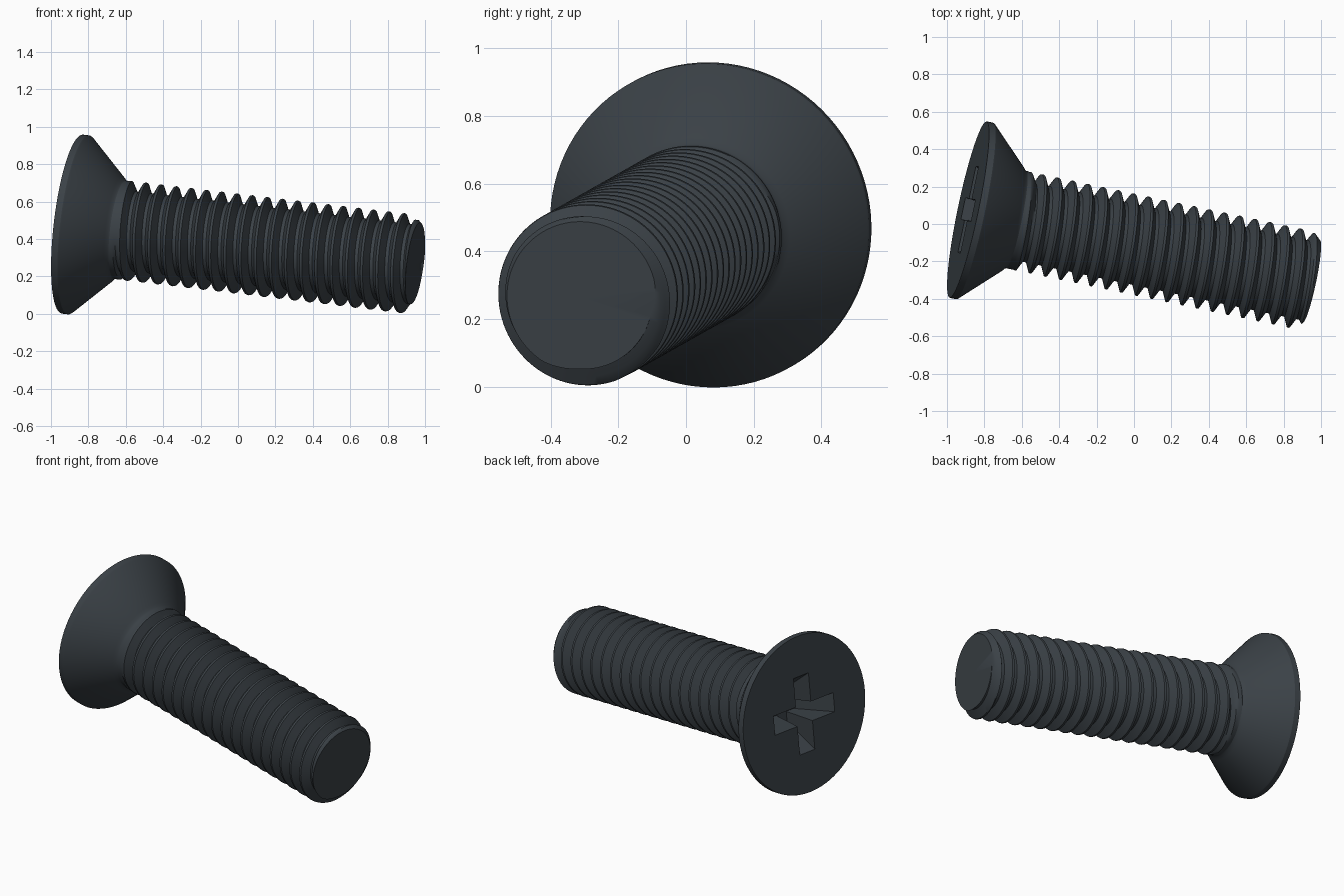
import bpy
import bmesh
import math
from mathutils import Matrix, Vector

cube = bpy.data.objects.get("Cube")
if cube:
    bpy.data.objects.remove(cube, do_unlink=True)

# One dark slate finish for the whole fastener
steel = bpy.data.materials.new("dark slate steel")
steel.use_nodes = True
colour = (0.043, 0.053, 0.062, 1)
steel.diffuse_color = colour
steel.node_tree.nodes["Principled BSDF"].inputs["Base Color"].default_value = colour

# Local z runs along the screw from head face to tip
axis = Vector((0.972, -0.204, -0.115)).normalized()
side = Vector((0, 0, 1)).cross(axis).normalized()
up = axis.cross(side)
frame = Matrix((side, up, axis)).transposed().to_4x4()
frame.translation = (-0.887, 0.077, 0.48)

SEG = 96
PITCH, FIRST_CREST = 0.0835, 0.355
CREST, ROOT = 0.265, 0.213
NECK, TIP = 0.264, 1.887


def finish(name, bm):
    bmesh.ops.remove_doubles(bm, verts=bm.verts, dist=0.0002)
    bmesh.ops.dissolve_degenerate(bm, edges=bm.edges, dist=0.0001)
    bmesh.ops.recalc_face_normals(bm, faces=bm.faces)
    mesh = bpy.data.meshes.new(name)
    bm.to_mesh(mesh)
    bm.free()
    mesh.materials.append(steel)
    obj = bpy.data.objects.new(name, mesh)
    bpy.context.collection.objects.link(obj)
    obj.matrix_world = frame
    return obj


def skin(name, rows):
    """Join rows of (radius, height) functions of the turn fraction."""
    bm = bmesh.new()
    grid = []
    for row in rows:
        ring = []
        for j in range(SEG + 1):
            turn = j / SEG
            r, t = row(turn)
            a = turn * math.tau
            ring.append(bm.verts.new((r * math.cos(a), r * math.sin(a), t)))
        grid.append(ring)
    for low, high in zip(grid, grid[1:]):
        for j in range(SEG):
            bm.faces.new((low[j], low[j + 1], high[j + 1], high[j]))
    return finish(name, bm)


def smooth(obj, angle):
    bpy.ops.object.select_all(action='DESELECT')
    obj.select_set(True)
    bpy.context.view_layer.objects.active = obj
    bpy.ops.object.shade_smooth_by_angle(angle=math.radians(angle))


# Countersunk head
profile = [(0, 0), (0.48, 0), (0.482, 0.003), (0.482, 0.035), (0.478, 0.042),
           (0.285, 0.243), (0.27, 0.255), (CREST, NECK), (0, NECK)]
head = skin("countersunk_head", [lambda turn, p=p: p for p in profile])


# Cross recess: two tapered wings cut from the head
def wing(name, length, width, bottom_length, bottom_width, depth):
    bm = bmesh.new()
    bmesh.ops.create_cube(bm, size=1)
    for v in bm.verts:
        deep = v.co.z > 0
        v.co.x *= bottom_length if deep else length
        v.co.y *= bottom_width if deep else width
        v.co.z = depth if deep else -0.01
    return finish(name, bm)


for turned in (False, True):
    cutter = wing("recess_cutter", 0.485, 0.12, 0.2, 0.08, 0.2)
    if turned:
        cutter.matrix_world = frame @ Matrix.Rotation(math.pi / 2, 4, 'Z')
    cutter.hide_render = True
    bpy.context.view_layer.update()
    cut = head.modifiers.new("recess", 'BOOLEAN')
    cut.operation = 'DIFFERENCE'
    cut.solver = 'EXACT'
    cut.object = cutter
    bpy.context.view_layer.objects.active = head
    bpy.ops.object.modifier_apply(modifier=cut.name)
    bpy.data.objects.remove(cutter, do_unlink=True)
smooth(head, 25)


# Threaded shank: helical rows, plain neck and chamfered tip
def shank_radius(t, turn):
    phase = ((t - FIRST_CREST) / PITCH - turn) % 1
    away = min(phase, 1 - phase)
    mix = min(max((away - 0.08) / 0.31, 0), 1)
    r = CREST + (ROOT - CREST) * mix
    if away < 0.04:
        r += 0.002
    neck = CREST - max(t - 0.295, 0) * 1.7
    chamfer = 0.226 + (TIP - t) * 0.9
    return min(max(r, neck), chamfer)


def helix_row(offset):
    def row(turn):
        t = FIRST_CREST + PITCH * (offset + turn)
        t = min(max(t, NECK), TIP)
        return shank_radius(t, turn), t
    return row


steps = (-0.08, 0, 0.08, 0.235, 0.39, 0.5, 0.61, 0.765)
rows = [helix_row(n + s) for n in range(-3, 20) for s in steps]
rows.append(lambda turn: (0, TIP))
shank = skin("threaded_shank", rows)
smooth(shank, 35)
